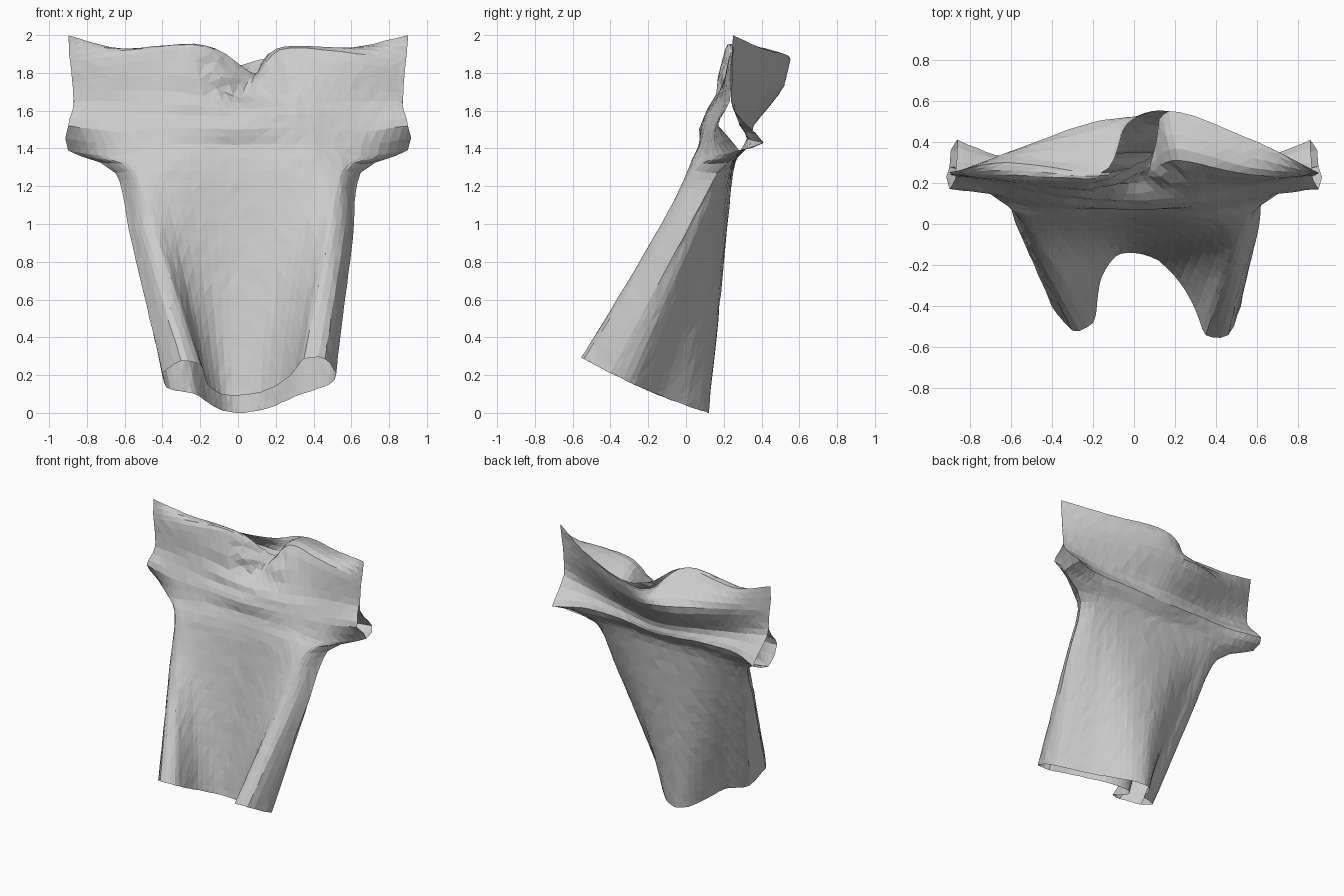
import bpy
import bmesh
import math
import random
from mathutils import Vector

random.seed(4)

cube = bpy.data.objects.get("Cube")
if cube:
    bpy.data.objects.remove(cube, do_unlink=True)

COLUMNS = 36
MIDDLE = COLUMNS // 2
NECK = 6            # columns either side of the middle left open at the neck
SPAN_STEPS = [6, 6, 6, 3, 2, 3, 4, 4]
UNDERARM_ROW = sum(SPAN_STEPS[:4])


def hermite(points, steps, stiffness=0.45):
    """Smooth curve through points, with the given steps in every span."""
    last = len(points) - 1
    tangents = [(points[min(i + 1, last)] - points[max(i - 1, 0)]) * stiffness
                for i in range(last + 1)]
    curve = []
    for i, count in enumerate(steps):
        a, b = points[i], points[i + 1]
        for k in range(count):
            t = k / count
            ease = t * t * (3 - 2 * t)
            curve.append(a.lerp(b, ease)
                         + tangents[i] * (t * (1 - t) ** 2)
                         - tangents[i + 1] * (t * t * (1 - t)))
    curve.append(points[-1].copy())
    return curve


def hem_row(outline):
    """Hem on a gently curved slope, dropping towards the back."""
    points = [Vector((x, y, 0.04 - 0.35 * y + 0.2 * y * y)) for x, y in outline]
    return hermite(points, [3] * (len(points) - 1))


def mirrored(*half):
    """Full row from points running from the middle out to the left side."""
    return [(-x, y, z) for x, y, z in reversed(half[1:])] + list(half)


def panel_grid(hem, upper_rows):
    """Cloth panel from hem to shoulder as rows of positions."""
    low = hem_row(hem)
    upper = [hermite([Vector(p) for p in row], [6] * (len(row) - 1))
             for row in upper_rows]
    keys = [low]
    for part in (1 / 3, 2 / 3):
        keys.append([a.lerp(b, part) for a, b in zip(low, upper[0])])
    keys += upper
    columns = [hermite([row[j] for row in keys], SPAN_STEPS)
               for j in range(COLUMNS + 1)]
    return [list(row) for row in zip(*columns)]


# Hem outlines: two forward side folds with a hollow between them
front_hem = [(-.4, -.4), (-.3, -.52), (-.2, -.48), (-.18, -.38), (-.16, -.26),
             (-.09, -.16), (0, -.14), (.12, -.18), (.22, -.28), (.3, -.42),
             (.35, -.54), (.46, -.54), (.52, -.4)]
back_hem = [(-.4, -.4), (-.38, -.24), (-.3, -.19), (-.22, -.15), (-.16, -.04),
            (-.08, .08), (0, .12), (.1, .09), (.2, 0), (.3, -.12),
            (.42, -.22), (.5, -.3), (.52, -.4)]

# Shoulder seams, with the neck hole twisted towards the left
right_shoulder = [(-.9, .25, 2), (-.62, .3, 1.93), (-.16, .25, 1.94)]
left_shoulder = [(.17, .55, 1.88), (.6, .4, 1.93), (.9, .25, 2)]
underarm = (.9, .28, 1.39)
chest_side = (.65, .17, 1.27)

# Upper rows, chest to shoulder
front_upper = [
    mirrored((0, .04, 1.28), (.36, .01, 1.28), (.55, .03, 1.28), chest_side),
    mirrored((0, .08, 1.42), (.36, .07, 1.42), (.65, .12, 1.36), underarm),
    mirrored((0, .07, 1.5), (.34, .09, 1.51), (.64, .14, 1.49), (.9, .17, 1.52)),
    mirrored((0, .13, 1.61), (.3, .14, 1.63), (.6, .19, 1.65), (.87, .23, 1.65)),
    [(-.89, .24, 1.86), (-.56, .22, 1.9), (-.2, .21, 1.92), (.04, .25, 1.73),
     (.22, .31, 1.92), (.56, .24, 1.91), (.89, .24, 1.86)],
    right_shoulder + [(.08, .33, 1.8)] + left_shoulder,
]
back_upper = [
    mirrored((0, .25, 1.28), (.36, .24, 1.28), (.56, .22, 1.28), chest_side),
    mirrored((0, .29, 1.37), (.36, .28, 1.38), (.65, .27, 1.36), underarm),
    mirrored((0, .35, 1.43), (.34, .33, 1.45), (.64, .33, 1.45), (.86, .41, 1.43)),
    mirrored((0, .36, 1.52), (.3, .32, 1.54), (.6, .27, 1.57), (.87, .25, 1.61)),
    mirrored((0, .52, 1.73), (.22, .49, 1.75), (.56, .37, 1.78), (.88, .245, 1.8)),
    right_shoulder + [(-.03, .49, 1.84)] + left_shoulder,
]


def crumple(p, folds):
    """Small wrinkles everywhere, and sagging folds under the neckline."""
    wrinkle = Vector(random.uniform(-.002, .002) for _ in range(3))
    if folds and 1.55 < p.z < 1.85:
        wrinkle.y += .015 * math.sin(38 * p.z + 3 * p.x) * math.exp(-(p.x / .35) ** 2)
    return p + wrinkle


bm = bmesh.new()
front = [[bm.verts.new(crumple(p, True)) for p in row]
         for row in panel_grid(front_hem, front_upper)]

# Back panel shares the side seams and the shoulder seams with the front
back = []
back_points = panel_grid(back_hem, back_upper)
top = len(back_points) - 1
for i, row in enumerate(back_points):
    verts = []
    for j, p in enumerate(row):
        side_seam = j in (0, COLUMNS) and i <= UNDERARM_ROW
        shoulder_seam = i == top and abs(j - MIDDLE) >= NECK
        if side_seam or shoulder_seam:
            verts.append(front[i][j])
        else:
            verts.append(bm.verts.new(crumple(p, False)))
    back.append(verts)

for grid, flip in ((front, False), (back, True)):
    for lower, upper in zip(grid, grid[1:]):
        for j in range(COLUMNS):
            quad = [lower[j], lower[j + 1], upper[j + 1], upper[j]]
            bm.faces.new(quad[::-1] if flip else quad)
bmesh.ops.triangulate(bm, faces=bm.faces[:])

mesh = bpy.data.meshes.new("shirt")
bm.to_mesh(mesh)
bm.free()

# Plain pale cloth
cloth = bpy.data.materials.new("pale grey cloth")
cloth.use_nodes = True
grey = (.6, .6, .6, 1)
cloth.diffuse_color = grey
cloth.node_tree.nodes["Principled BSDF"].inputs["Base Color"].default_value = grey
mesh.materials.append(cloth)

shirt = bpy.data.objects.new("shirt", mesh)
bpy.context.collection.objects.link(shirt)
